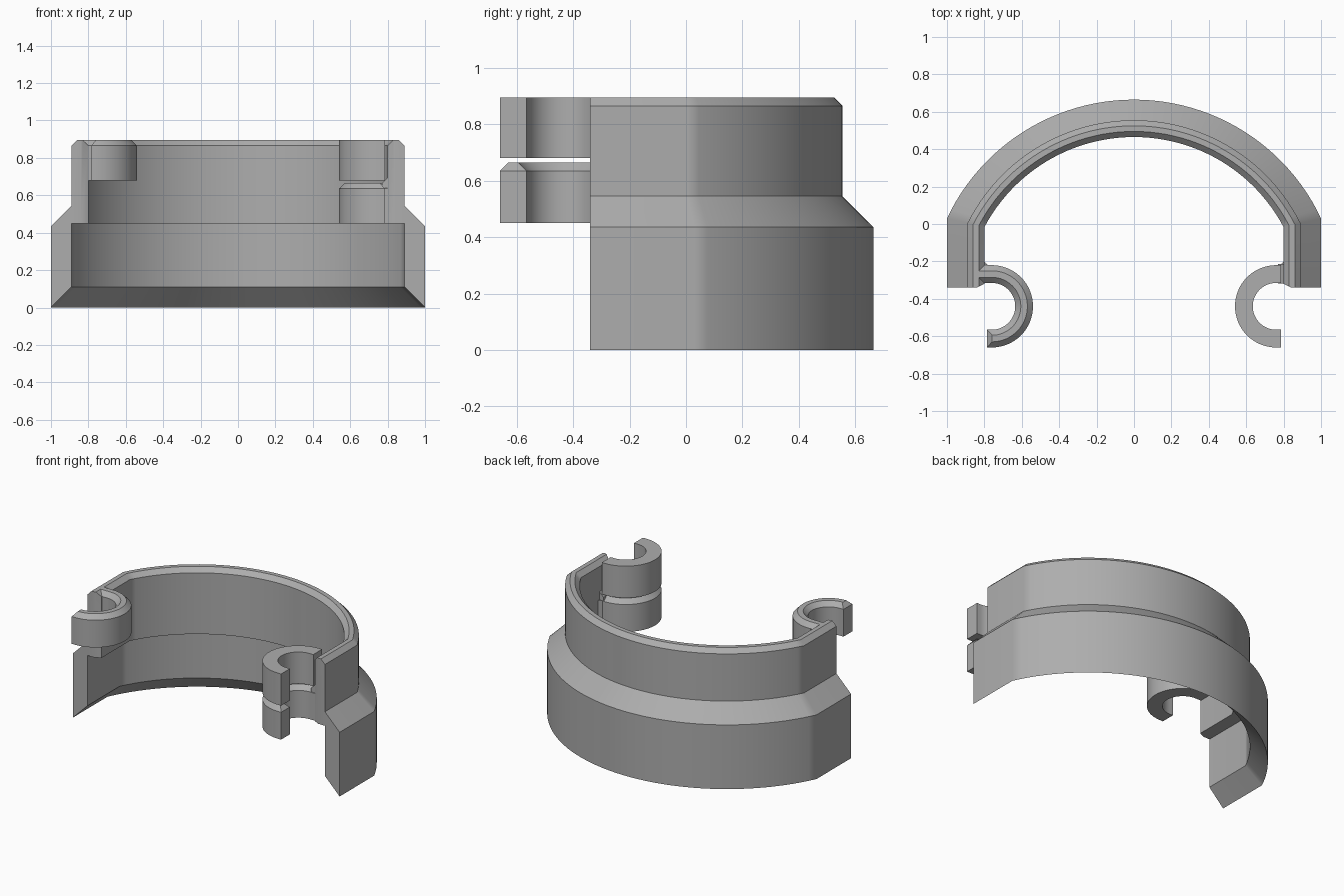
import bpy, bmesh
from math import acos, pi, sin, cos, sqrt, radians

cube = bpy.data.objects.get("Cube")
if cube:
    bpy.data.objects.remove(cube)

grey = bpy.data.materials.new("plain_grey")
grey.use_nodes = True
colour = (0.42, 0.42, 0.42, 1)
grey.diffuse_color = colour
grey.node_tree.nodes["Principled BSDF"].inputs["Base Color"].default_value = colour

CY = -0.44          # shared centre line of the arc and the clips
FRONT = -0.34       # cut plane at the ends of the band


def sweep(name, rows, caps):
    """Skin a list of matching closed sections; caps are index groups closing both ends."""
    bm = bmesh.new()
    grid = [[bm.verts.new(p) for p in row] for row in rows]
    n = len(rows[0])
    for a, b in zip(grid, grid[1:]):
        for i in range(n):
            j = (i + 1) % n
            bm.faces.new((a[i], a[j], b[j], b[i]))
    for row in (grid[0], grid[-1]):
        for group in caps:
            bm.faces.new([row[i] for i in group])
    bmesh.ops.recalc_face_normals(bm, faces=bm.faces)
    mesh = bpy.data.meshes.new(name)
    bm.to_mesh(mesh)
    bm.free()
    mesh.materials.append(grey)
    obj = bpy.data.objects.new(name, mesh)
    bpy.context.collection.objects.link(obj)
    bpy.ops.object.select_all(action="DESELECT")
    obj.select_set(True)
    bpy.context.view_layer.objects.active = obj
    bpy.ops.object.shade_smooth_by_angle(angle=radians(30))
    weighted = obj.modifiers.new("weighted_normals", "WEIGHTED_NORMAL")
    weighted.keep_sharp = True
    return obj


# Stepped band: (inset from the outer wall, height)
profile = [(0, 0), (0, .435), (.11, .545), (.11, .865), (.14, .895), (.16, .895),
           (.17, .895), (.20, .865), (.20, .45), (.16, .45), (.11, .45), (.11, .11)]
STEPS = 48


def band_end(side):
    return [(side * (1 - d), FRONT + max(0, d - .16) * .5, z) for d, z in profile]


def band_section(t):
    row = []
    for d, z in profile:
        r = 1.105 - d
        start = acos((1 - d) / r)
        a = start + (pi - 2 * start) * t
        row.append((r * cos(a), CY + r * sin(a), z))
    return row


rows = [band_end(1)] + [band_section(i / STEPS) for i in range(STEPS + 1)] + [band_end(-1)]
sweep("stepped_band", rows, [(0, 1, 2, 3, 4, 5, 9, 10, 11), (5, 6, 7, 8, 9)])


# Open hinge clips
def clip(name, side, z0, z1, bevel, start_x):
    outer, inner, mid, end_x = .22, .125, .76, .785
    section = [(outer, z0), (outer, z1 - bevel), (outer - bevel, z1),
               (inner + bevel, z1), (inner, z1 - bevel), (inner, z0)]
    caps = [(0, 1, 4, 5), (1, 2, 3, 4)]
    if not bevel:
        section = [(outer, z0), (outer, z1), (inner, z1), (inner, z0)]
        caps = [(0, 1, 2, 3)]
    rows = [[(side * start_x, CY + r, z) for r, z in section]]
    steps = 32
    for i in range(steps + 1):
        a = pi / 2 + pi * i / steps
        rows.append([(side * (mid + r * cos(a)), CY + r * sin(a), z) for r, z in section])
    # The free end slopes back at its top edge
    rows.append([(side * (end_x - (bevel if z == z1 else 0)), CY - r, z) for r, z in section])
    return sweep(name, rows, caps)


clip("right_clip", -1, .68, .895, .03, .845)
clip("left_lower_clip", 1, .45, .665, .03, .845)
clip("left_upper_clip", 1, .68, .895, 0, .785)


# Small gussets joining the clips to the band
def prism(name, corners, axis, low, high):
    rows = []
    for v in (low, high):
        rows.append([(x, v, w) if axis == "y" else (x, w, v) for x, w in corners])
    return sweep(name, rows, [range(len(corners))])


prism("left_top_gusset", [(.77, .665), (.80, .695), (.81, .695), (.81, .64), (.77, .64)],
      "y", -.318, -.215)
for name, side, z0, z1 in (("left_side_gusset", 1, .45, .64), ("right_side_gusset", -1, .68, .865)):
    prism(name, [(side * x, y) for x, y in ((.775, -.225), (.80, -.20), (.81, -.20), (.81, -.24), (.775, -.24))],
          "z", z0, z1)
